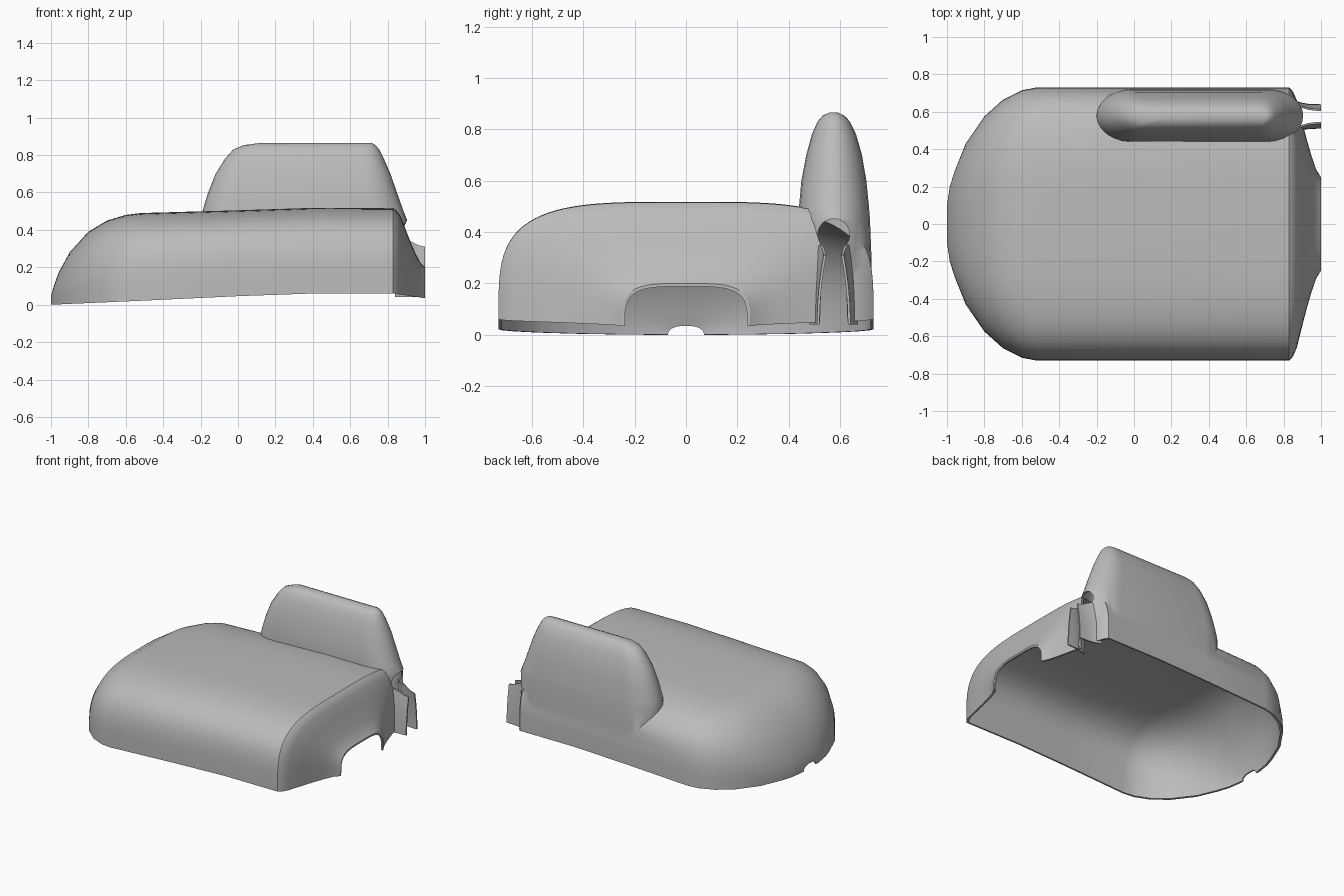
import bpy, bmesh
from math import pi, sin, cos

if "Cube" in bpy.data.objects:
    bpy.data.objects.remove(bpy.data.objects["Cube"], do_unlink=True)

WALL = 0.012
FIN_Y = 0.575

grey = bpy.data.materials.new("plain grey")
grey.use_nodes = True
grey.diffuse_color = (0.5, 0.5, 0.5, 1)
grey.node_tree.nodes["Principled BSDF"].inputs["Base Color"].default_value = (0.5, 0.5, 0.5, 1)


def add_object(name, bm):
    bmesh.ops.recalc_face_normals(bm, faces=bm.faces)
    mesh = bpy.data.meshes.new(name)
    bm.to_mesh(mesh)
    bm.free()
    mesh.materials.append(grey)
    obj = bpy.data.objects.new(name, mesh)
    bpy.context.collection.objects.link(obj)
    return obj


def loft(name, rings):
    """Closed solid through rings that share a point count."""
    bm = bmesh.new()
    loops = [[bm.verts.new(p) for p in ring] for ring in rings]
    n = len(loops[0])
    for a, b in zip(loops, loops[1:]):
        for i in range(n):
            j = (i + 1) % n
            bm.faces.new((a[i], a[j], b[j], b[i]))
    bm.faces.new(loops[0])
    bm.faces.new(loops[-1])
    return add_object(name, bm)


def combine(target, other, operation):
    """Apply a boolean and drop the helper object."""
    mod = target.modifiers.new("boolean", 'BOOLEAN')
    mod.operation, mod.object, mod.solver = operation, other, 'EXACT'
    bpy.context.view_layer.update()
    graph = bpy.context.evaluated_depsgraph_get()
    mesh = bpy.data.meshes.new_from_object(target.evaluated_get(graph))
    target.modifiers.clear()
    target.data = mesh
    bpy.data.objects.remove(other, do_unlink=True)


def lerp_table(table, x):
    for (x0, v0), (x1, v1) in zip(table, table[1:]):
        if x <= x1:
            return v0 + (v1 - v0) * max(0, (x - x0) / (x1 - x0))
    return table[-1][1]


# Body stations: x, half width, top height
nose = [(-1, .1, .045), (-.985, .2, .1), (-.96, .28, .17), (-.9, .43, .28),
        (-.8, .575, .39), (-.7, .665, .45), (-.6, .715, .48), (-.52, .73, .49)]
back = [(0, .73, .505), (.4, .73, .518), (.83, .73, .516)]
# The end wall flares from the full section into a small arch
flare = [(.85, .045), (.87, .14), (.9, .39), (.925, .59), (.95, .77), (.975, .92), (1, 1)]
end = [(x, .73 - .48 * t, .516 - .316 * t) for x, t in flare]
BOTTOM = [(-1, 0), (-.5, .022), (.3, .06), (.83, .06), (1, .035)]


def section(x, w, top, skirt=0):
    base = lerp_table(BOTTOM, x)
    power = 2 / lerp_table([(-1, 2.3), (-.5, 3.8)], x)
    pts = []
    for i in range(49):
        a = pi * i / 48
        c = cos(a)
        y = w * abs(c) ** power * (1 if c > 0 else -1)
        pts.append((x, y, base + (top - base) * max(0, sin(a)) ** power))
    if skirt:
        pts += [(x, -w, base - skirt), (x, w, base - skirt)]
    return pts


def shrink(stations, dx):
    return [(x + dx, w - WALL, top - WALL) for x, w, top in stations]


shell = loft("cover_shell", [section(*s) for s in nose + back + end])
plug = [(-1.05, .07, .035), (-.99, .07, .035)]
inner = plug + shrink(nose[1:], WALL) + shrink(back[:-1], 0) + shrink(back[-1:] + end, -WALL)
inner.append((1.1,) + inner[-1][1:])
cavity = loft("body_cavity", [section(*s, skirt=.1) for s in inner])

# Fin levels: z, front x, rear x, low y, high y
fin = [(.07, -.2, .89, .44, .725), (.3, -.2, .9, .44, .722), (.45, -.2, .905, .44, .716),
       (.5, -.19, .885, .44, .712), (.6, -.16, .85, .449, .702), (.7, -.12, .815, .468, .685),
       (.78, -.07, .78, .49, .662), (.83, -.025, .755, .512, .638),
       (.853, .03, .735, .532, .617), (.865, .12, .715, .557, .592)]


def oval(z, x0, x1, y0, y1):
    r, mid = (y1 - y0) / 2, (y0 + y1) / 2
    reach = 1.3 * r
    pts = []
    for centre, start in ((x1 - reach, -pi / 2), (x0 + reach, pi / 2)):
        for i in range(13):
            a = start + pi * i / 12
            pts.append((centre + reach * cos(a), mid + r * sin(a), z))
    return pts


fin_solid = loft("fin", [oval(*level) for level in fin])
hollow = [(z - WALL, x0 + WALL, x1 - WALL, y0 + WALL, y1 - WALL) for z, x0, x1, y0, y1 in fin]
hollow[0] = (-.1,) + hollow[0][1:]
fin_cavity = loft("fin_cavity", [oval(*level) for level in hollow])

# Keyhole slot at the rear of the fin
slot = []
for x in (.82, 1.1):
    ring = [(x, FIN_Y + .058, -.1)]
    for i in range(21):
        a = -pi / 4 + 1.5 * pi * i / 20
        ring.append((x, FIN_Y + .062 * cos(a), .39 + .062 * sin(a)))
    ring.append((x, FIN_Y - .058, -.1))
    slot.append(ring)
slot_cutter = loft("slot_cutter", slot)

combine(shell, fin_solid, 'UNION')
combine(shell, cavity, 'DIFFERENCE')
combine(shell, fin_cavity, 'DIFFERENCE')
combine(shell, slot_cutter, 'DIFFERENCE')

# Lips on both sides of the slot: x, upper half gap, lower half gap, top height
lip = [(.84, .066, .085, .34), (.87, .056, .072, .345), (.9, .045, .063, .35),
       (.93, .036, .058, .335), (.965, .031, .056, .318), (1, .029, .055, .31)]
lips = []
for side, name in ((-1, "slot_lip_inner"), (1, "slot_lip_outer")):
    rings = []
    for x, high, low, top in lip:
        front, rear = [], []
        for i in range(7):
            t = i / 6
            y = low + (high - low) * t ** 2
            z = .04 + (top - .04) * t
            front.append((x, FIN_Y + side * y, z))
            rear.append((x, FIN_Y + side * (y + .01), z))
        rings.append(front + rear[::-1])
    lips.append(loft(name, rings))

# Smooth shading with crisp edges
for obj in [shell] + lips:
    bpy.ops.object.select_all(action='DESELECT')
    obj.select_set(True)
    bpy.context.view_layer.objects.active = obj
    bpy.ops.object.shade_smooth_by_angle(angle=.55)
